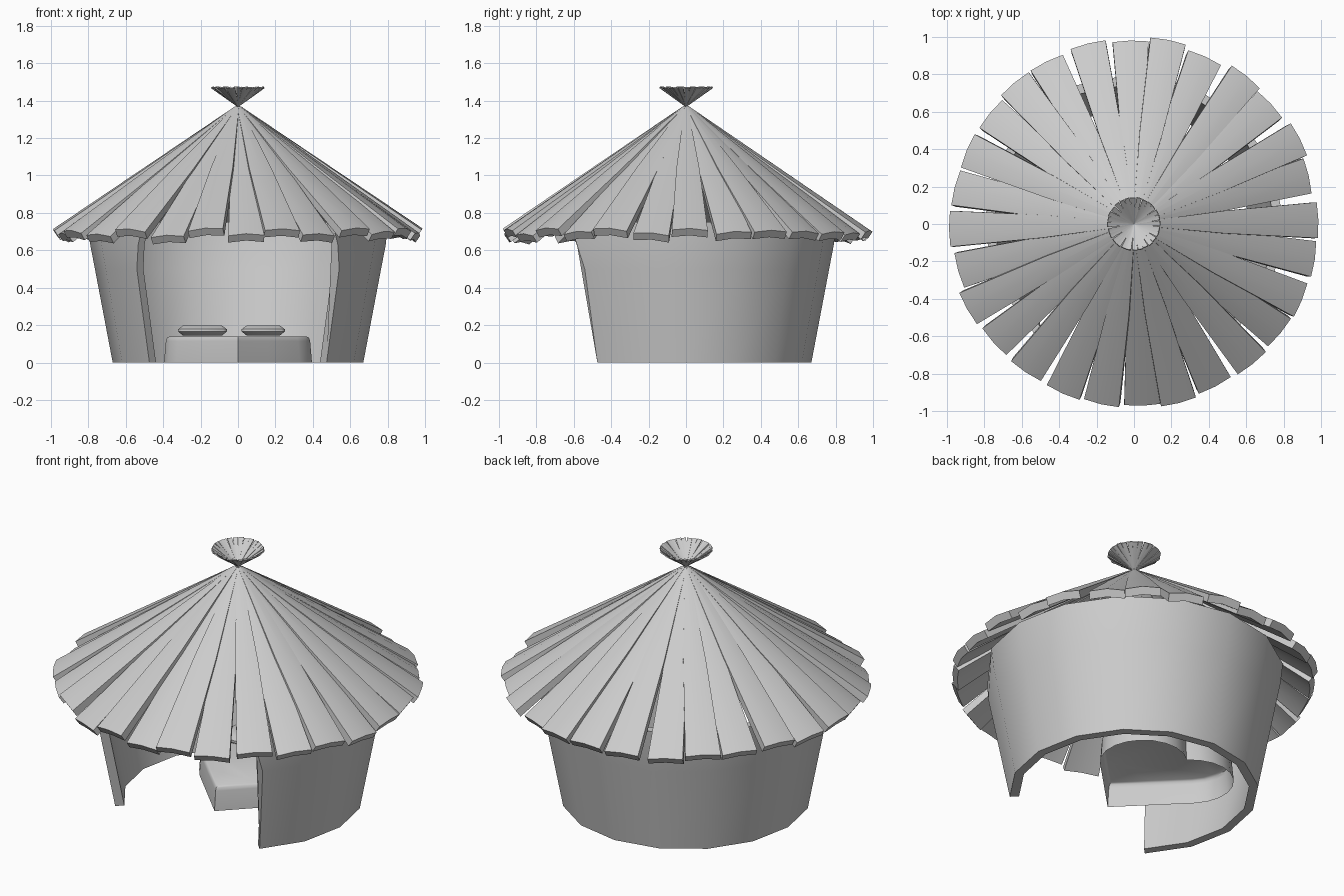
import bpy, bmesh, math, random
from mathutils import Vector, Matrix

if "Cube" in bpy.data.objects:
    bpy.data.objects.remove(bpy.data.objects["Cube"])

random.seed(4)


def finish(name, bm, angle=35):
    bmesh.ops.recalc_face_normals(bm, faces=bm.faces)
    me = bpy.data.meshes.new(name)
    bm.to_mesh(me)
    bm.free()
    ob = bpy.data.objects.new(name, me)
    bpy.context.collection.objects.link(ob)
    bpy.ops.object.select_all(action='DESELECT')
    bpy.context.view_layer.objects.active = ob
    ob.select_set(True)
    bpy.ops.object.shade_smooth_by_angle(angle=math.radians(angle))
    return ob


def loft(bm, rings, cap_start=True, cap_end=True):
    """Skin a list of closed rings of points."""
    vs = [[bm.verts.new(p) for p in r] for r in rings]
    n = len(vs[0])
    for a, b in zip(vs, vs[1:]):
        for i in range(n):
            j = (i + 1) % n
            bm.faces.new((a[i], a[j], b[j], b[i]))
    if cap_start:
        bm.faces.new(vs[0][::-1])
    if cap_end:
        bm.faces.new(vs[-1])


# Flared wall: three quarters of a ring, doorway facing the front
T = 0.05
LEVELS = [(0.0, 0.67, 0), (0.5, 0.765, 0), (0.63, 0.79, 2.5), (0.75, 0.803, 6)]
SEG = 12
rings = []
for k in range(SEG + 1):
    ring = []
    for inner in (0, 1):
        for z, r, lean in (LEVELS[::-1] if inner else LEVELS):
            shift = -lean if k == 0 else lean if k == SEG else 0
            a = math.radians(-45 + 270 * k / SEG + shift)
            rr = r - T * inner
            ring.append((rr * math.cos(a), rr * math.sin(a), z))
    rings.append(ring)
bm = bmesh.new()
loft(bm, rings)
finish("hut_wall", bm)


# Roof: slats fanning out from the peak, each slightly tilted
def slat_fan(name, matrix, count=28):
    bm = bmesh.new()
    slope = math.atan2(0.685, 1.0)
    full = math.hypot(1.0, 0.685)
    # fraction along slat, half width, thickness
    stations = [(0.015, 0.008, 0.012), (0.5, 0.061, 0.03), (1.0, 0.096, 0.045)]
    for i in range(count):
        length = full * random.uniform(0.975, 0.998)
        drop = (0.012 if i % 2 else -0.004) + random.uniform(-0.006, 0.006)
        roll = random.uniform(-0.09, 0.09)
        turn = 2 * math.pi * (i + 0.15) / count + random.uniform(-0.018, 0.018)
        m = (Matrix.Rotation(turn, 4, 'Z') @ Matrix.Rotation(slope + drop, 4, 'Y')
             @ Matrix.Rotation(roll, 4, 'X'))
        rings = []
        for u, w, t in stations:
            x = u * length
            arch = 0.12 * w
            section = [(-w, -arch), (0, 0), (w, -arch), (w, -arch - t), (0, -t), (-w, -arch - t)]
            rings.append([matrix @ (m @ Vector((x, y, z))) for y, z in section])
        loft(bm, rings)
    return finish(name, bm)


slat_fan("roof_slats", Matrix.Translation((0, 0, 1.38)))
# Finial: the same fan, small and upside down
slat_fan("roof_finial", Matrix.Translation((0, 0, 1.365)) @ Matrix.Diagonal((0.145, 0.145, -0.15, 1)))

# Heart-shaped bed: square point at the front, two round lobes, open underneath
H, TIP = 0.33, -0.22
right = [(0.0, TIP), (H * 0.5, TIP + H * 0.5)]
for k in range(11):
    a = math.radians(-45 + 180 * k / 10)
    right.append((H / 2 + H * 0.7071 * math.cos(a), TIP + 1.5 * H + H * 0.7071 * math.sin(a)))
outline = right + [(-x, y) for x, y in right[-2:0:-1]]
CY = 0.17
bm = bmesh.new()
loft(bm, [[(x * s, CY + (y - CY) * s, z) for x, y in outline]
          for s, z in ((1.0, 0), (0.975, 0.115), (0.96, 0.132), (0.925, 0.14))],
     cap_start=False)
finish("heart_bed", bm, 40)

# Two pillows with a pinched edge, lying at the back of the bed
for name, cx, hw in (("pillow_left", -0.19, 0.13), ("pillow_right", 0.135, 0.115)):
    bm = bmesh.new()
    hd = 0.09
    loft(bm, [[(cx + sx * (hw - i), 0.35 + sy * (hd - i), z)
               for sx, sy in ((-1, -0.8), (-0.85, -1), (0.85, -1), (1, -0.8),
                              (1, 0.8), (0.85, 1), (-0.85, 1), (-1, 0.8))]
              for i, z in ((0.025, 0.145), (0.0, 0.165), (0.0, 0.178), (0.025, 0.197))])
    finish(name, bm, 50)
